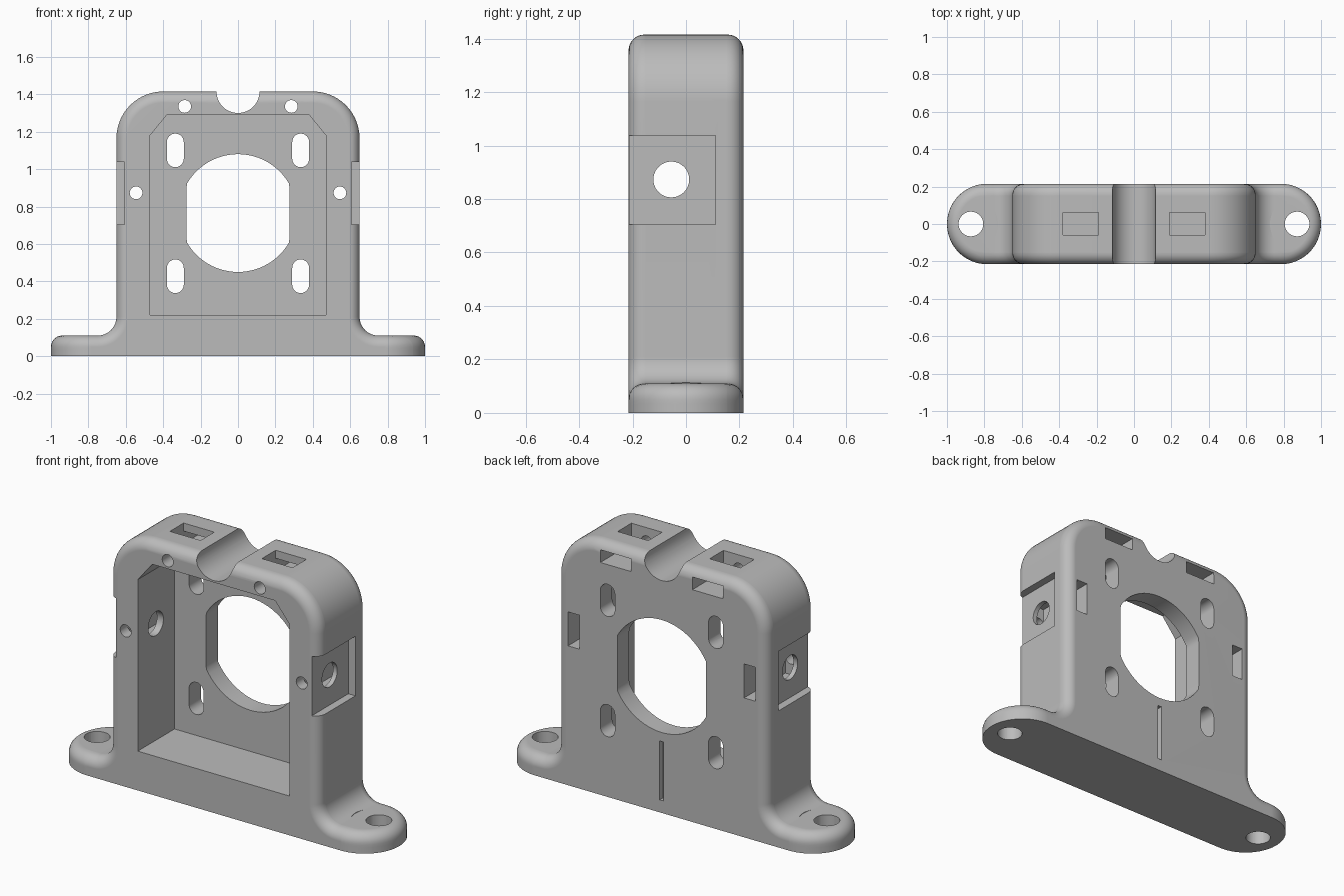
import bpy, bmesh
from math import sin, cos, pi, sqrt, radians

cube = bpy.data.objects.get("Cube")
if cube:
    bpy.data.objects.remove(cube, do_unlink=True)

HALF_DEPTH, ROUND, FOOT_TOP, FOOT_CENTRE = 0.215, 0.06, 0.11, 0.785
CORE = HALF_DEPTH - ROUND

grey = bpy.data.materials.new("matte grey")
grey.use_nodes = True
GREY = (0.5, 0.5, 0.5, 1)
grey.diffuse_color = GREY
grey.node_tree.nodes["Principled BSDF"].inputs["Base Color"].default_value = GREY


def inset(t, flat):
    """How far a rounded edge has pulled in at coordinate t."""
    over = max(0.0, t - flat)
    return ROUND - sqrt(max(0.0, ROUND ** 2 - over ** 2))


def new_object(name, bm):
    bmesh.ops.recalc_face_normals(bm, faces=bm.faces)
    mesh = bpy.data.meshes.new(name)
    bm.to_mesh(mesh)
    bm.free()
    obj = bpy.data.objects.new(name, mesh)
    bpy.context.collection.objects.link(obj)
    return obj


def loft(name, rings):
    """Closed solid through rings of equal length."""
    bm = bmesh.new()
    loops = [[bm.verts.new(p) for p in ring] for ring in rings]
    for a, b in zip(loops, loops[1:]):
        for i in range(len(a)):
            j = (i + 1) % len(a)
            bm.faces.new((a[i], a[j], b[j], b[i]))
    bm.faces.new(loops[0])
    bm.faces.new(loops[-1])
    return new_object(name, bm)


def arc(cx, cz, radius, start, end, steps):
    return [(cx + radius * cos(radians(start + (end - start) * i / steps)),
             cz + radius * sin(radians(start + (end - start) * i / steps)))
            for i in range(steps + 1)]


def slice_at(y):
    """Front outline of the bracket at depth y, with rounded edges and feet."""
    d = inset(abs(y), CORE)
    top = FOOT_TOP - d
    half = []
    for j in range(11):
        z = top * sin(j / 10 * pi / 2)
        reach = HALF_DEPTH - inset(z, FOOT_TOP - ROUND)
        half.append((FOOT_CENTRE + sqrt(max(0.0, reach ** 2 - y ** 2)), z))
    half += arc(0.75, 0.21, 0.1 + d, 270, 180, 10)
    half += arc(0.4, 1.165, 0.25 - d, 0, 90, 14)
    outline = half + [(-x, z) for x, z in reversed(half)]
    return [(x, y, z) for x, z in outline]


# Bracket body with feet
depths = [CORE * sin(i / 8 * pi / 2) for i in range(8)]
depths += [CORE + ROUND * sin(i / 8 * pi / 2) for i in range(9)]
depths = [-y for y in reversed(depths[1:])] + depths
body = loft("bracket_body", [slice_at(y) for y in depths])
body.data.materials.append(grey)


def cut(name, axis, points, low, high):
    """Cut a prism with the given section out of the body."""
    place = {"X": lambda u, v, w: (w, u, v),
             "Y": lambda u, v, w: (u, w, v),
             "Z": lambda u, v, w: (u, v, w)}[axis]
    cutter = loft(name, [[place(u, v, w) for u, v in points] for w in (low, high)])
    cutter.data.materials.append(grey)
    cutter.hide_render = True
    mod = body.modifiers.new(name, "BOOLEAN")
    mod.operation, mod.solver, mod.object = "DIFFERENCE", "EXACT", cutter
    bpy.ops.object.select_all(action="DESELECT")
    bpy.context.view_layer.objects.active = body
    body.select_set(True)
    bpy.ops.object.modifier_apply(modifier=mod.name)
    bpy.data.objects.remove(cutter, do_unlink=True)


def box(u0, u1, v0, v1):
    return [(u0, v0), (u1, v0), (u1, v1), (u0, v1)]


def circle(u, v, radius, steps=40):
    return arc(u, v, radius, 0, 360, steps)[:-1]


# Front pocket with chamfered upper corners
cut("pocket", "Y", [(-0.47, 0.22), (0.47, 0.22), (0.47, 1.18), (0.38, 1.29),
                    (-0.38, 1.29), (-0.47, 1.18)], -0.4, 0.11)

# Central opening: a circle with flattened sides
cut("opening", "Y", [(max(-0.275, min(0.275, x)), z)
                     for x, z in circle(0, 0.765, 0.315, 72)], 0.0, 0.4)

# Round notch across the top
cut("top_notch", "Y", circle(0, 1.415, 0.115, 48), -0.4, 0.4)

# Shallow slit low on the back
cut("back_slit", "Y", box(-0.0125, 0.0125, 0.07, 0.4), 0.185, 0.4)

for s in (1, -1):
    # Mounting slots in the back wall
    for z in (0.427, 1.1):
        slot = arc(s * 0.335, z + 0.045, 0.045, 0, 180, 12)
        slot += arc(s * 0.335, z - 0.045, 0.045, 180, 360, 12)
        cut("mount_slot", "Y", slot, 0.0, 0.4)

    # Pad recess on each side, open to the front
    x0, x1 = sorted((s * 0.606, s * 0.9))
    cut("side_recess", "X", box(-0.4, 0.11, 0.705, 1.038), x0, x1)

    # Nut slot from the back, cross hole and screw hole in the side wall
    x0, x1 = sorted((s * 0.51, s * 0.58))
    cut("side_nut_slot", "Y", box(x0, x1, 0.78, 0.97), -0.15, 0.4)
    x0, x1 = sorted((s * 0.4, s * 0.9))
    cut("side_hole", "X", circle(-0.055, 0.873, 0.067), x0, x1)
    cut("side_screw_hole", "Y", circle(s * 0.545, 0.873, 0.034, 24), -0.4, -0.1)

    # Bent channel from the top to the back, with its screw hole
    x0, x1 = sorted((s * 0.19, s * 0.38))
    cut("top_channel", "X", [(-0.06, 1.6), (0.062, 1.6), (0.062, 1.37), (0.4, 1.37),
                             (0.4, 1.3), (-0.06, 1.3)], x0, x1)
    cut("top_screw_hole", "Y", circle(s * 0.285, 1.335, 0.034, 24), -0.4, 0.0)

    # Foot bolt hole and the washer clearance above it
    cut("foot_hole", "Z", circle(s * 0.872, 0, 0.066), -0.2, 0.3)
    cut("washer_clearance", "Z", circle(s * 0.872, 0, 0.145), 0.1105, 0.3)

# Smooth rounded surfaces, crisp cut edges
bpy.ops.object.select_all(action="DESELECT")
body.select_set(True)
bpy.context.view_layer.objects.active = body
bpy.ops.object.shade_smooth_by_angle(angle=radians(30))
weighted = body.modifiers.new("even_normals", "WEIGHTED_NORMAL")
weighted.keep_sharp = True
